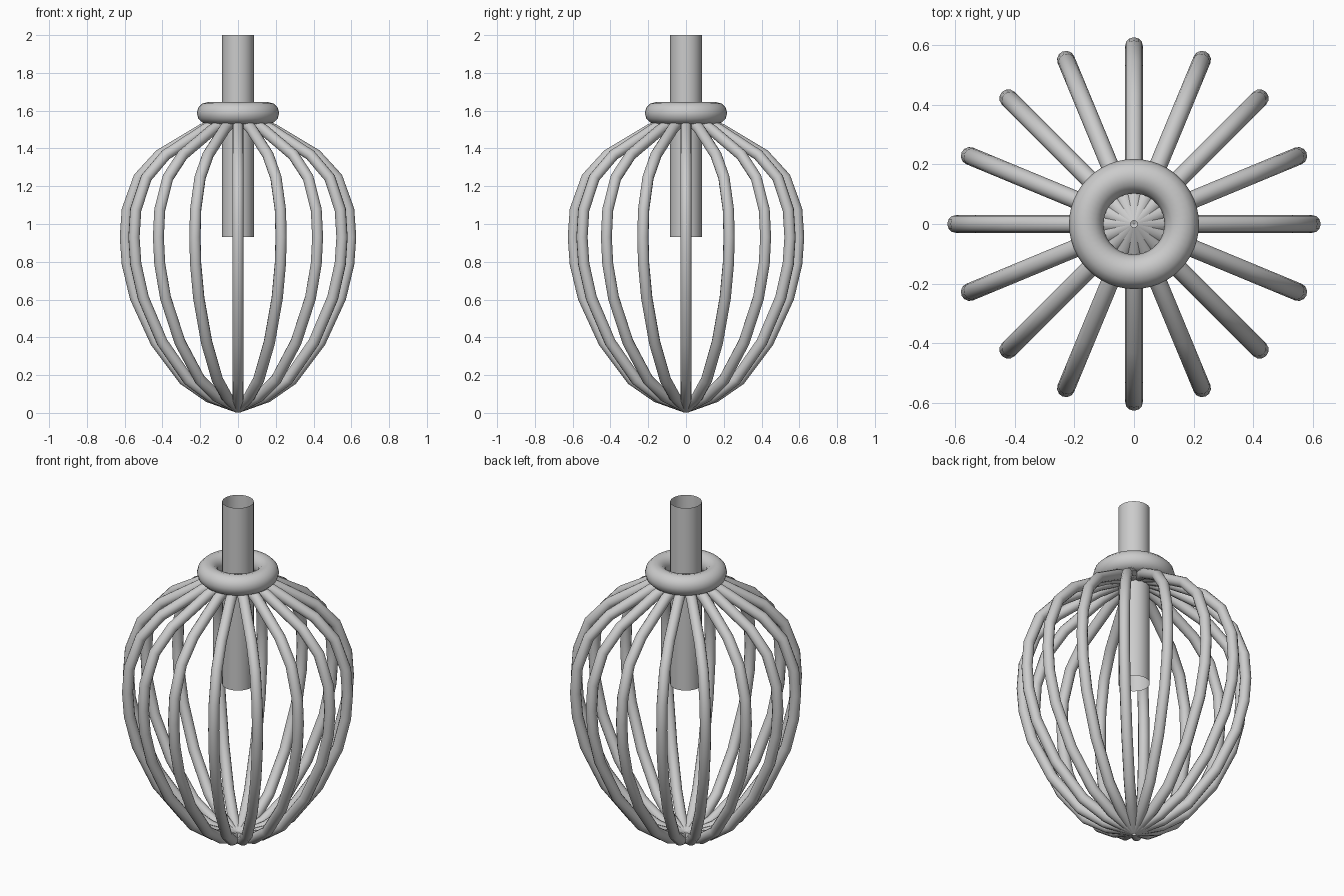
import bpy
from math import cos, sin, tau, radians

if "Cube" in bpy.data.objects:
    bpy.data.objects.remove(bpy.data.objects["Cube"])

WIRES = 16
# wire path as (radius, height), from the bottom pole to the top pole
PATH = [(0, 0.03), (0.155, 0.085), (0.285, 0.175), (0.435, 0.375), (0.543, 0.61),
        (0.586, 0.79), (0.596, 0.93), (0.586, 1.075), (0.525, 1.245),
        (0.415, 1.365), (0.19, 1.50), (0, 1.58)]


def smooth(obj, angle=50):
    bpy.ops.object.select_all(action='DESELECT')
    obj.select_set(True)
    bpy.context.view_layer.objects.active = obj
    bpy.ops.object.shade_smooth_by_angle(angle=radians(angle))


# cage of bent round wires
curve = bpy.data.curves.new("wire_cage", 'CURVE')
curve.dimensions = '3D'
curve.bevel_depth = 0.03
curve.bevel_resolution = 4
for i in range(WIRES):
    a = tau * i / WIRES
    spline = curve.splines.new('POLY')
    spline.points.add(len(PATH) - 1)
    for p, (r, z) in zip(spline.points, PATH):
        p.co = (r * cos(a), r * sin(a), z, 1)
cage = bpy.data.objects.new("wire_cage", curve)
bpy.context.collection.objects.link(cage)
bpy.context.view_layer.objects.active = cage
cage.select_set(True)
bpy.ops.object.convert(target='MESH')
smooth(bpy.context.object)

# collar ring
bpy.ops.mesh.primitive_torus_add(major_radius=0.16, minor_radius=0.058,
                                 major_segments=48, minor_segments=12,
                                 location=(0, 0, 1.587))
ring = bpy.context.object
ring.name = "collar_ring"
smooth(ring)

# hollow, open-ended stem tube
bpy.ops.mesh.primitive_cylinder_add(vertices=32, radius=0.084, depth=1.07,
                                    end_fill_type='NOTHING',
                                    location=(0, 0, 1.465))
stem = bpy.context.object
stem.name = "stem_tube"
smooth(stem)
